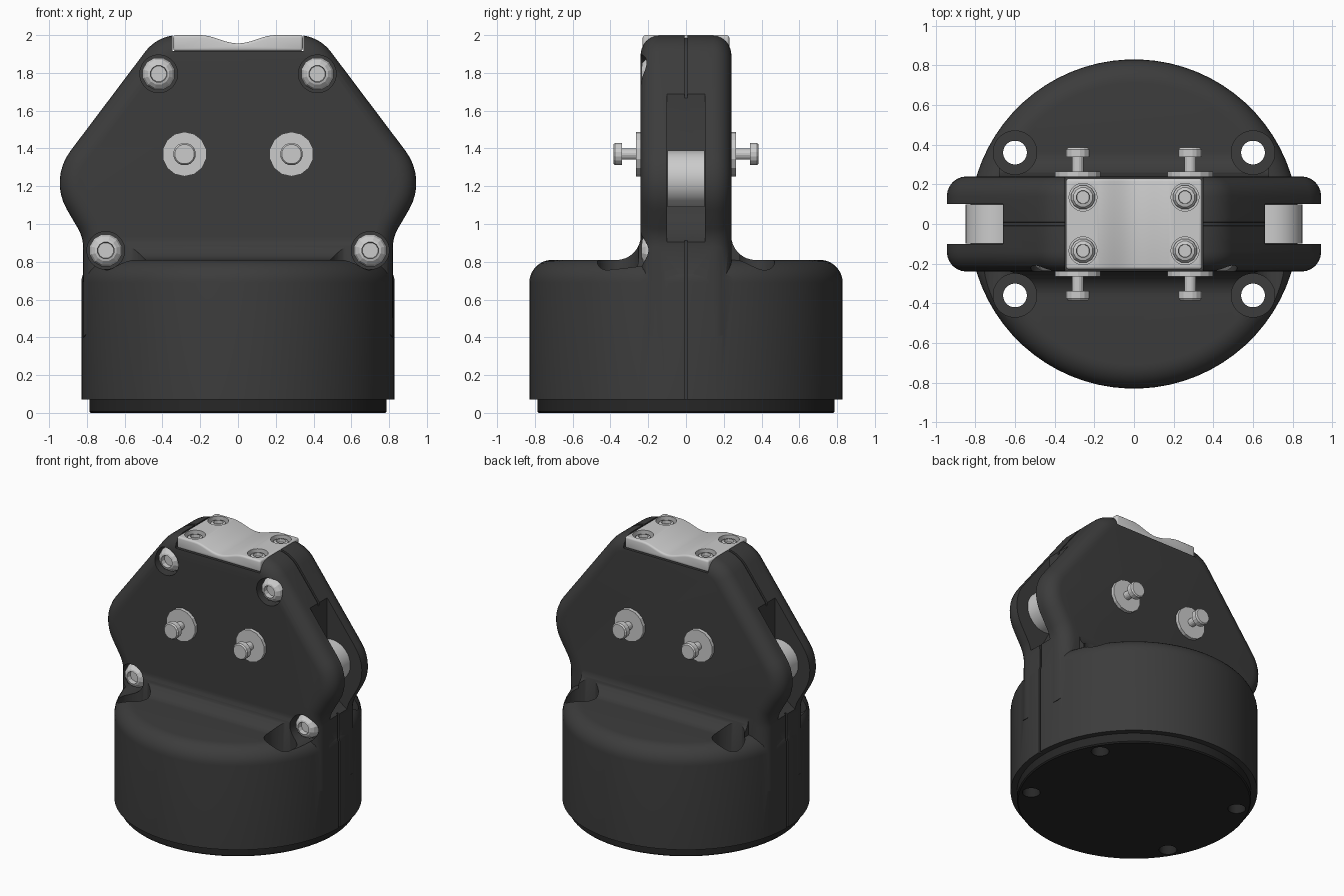
import bpy, bmesh
from math import sin, cos, pi, tan
from mathutils import Vector

if "Cube" in bpy.data.objects:
    bpy.data.objects.remove(bpy.data.objects["Cube"])


def material(name, v):
    m = bpy.data.materials.new(name)
    m.diffuse_color = (v, v, v, 1)
    m.use_nodes = True
    m.node_tree.nodes["Principled BSDF"].inputs["Base Color"].default_value = m.diffuse_color
    return m


DARK = material("dark_plastic", 0.045)
BLACK = material("black_rubber", 0.02)


def finish(bm, name, mat=None):
    bmesh.ops.recalc_face_normals(bm, faces=bm.faces)
    me = bpy.data.meshes.new(name)
    bm.to_mesh(me)
    bm.free()
    ob = bpy.data.objects.new(name, me)
    bpy.context.collection.objects.link(ob)
    if mat:
        me.materials.append(mat)
    return ob


def skin(name, rings, mat=None):
    """Join closed rings of points into a capped solid."""
    bm = bmesh.new()
    rs = [[bm.verts.new(p) for p in r] for r in rings]
    n = len(rs[0])
    for a, b in zip(rs, rs[1:]):
        for i in range(n):
            j = (i + 1) % n
            bm.faces.new((a[i], a[j], b[j], b[i]))
    bm.faces.new(rs[0])
    bm.faces.new(rs[-1])
    return finish(bm, name, mat)


def lathe(name, prof, loc=(0, 0, 0), axis=(0, 0, 1), seg=32, mat=None):
    """Turn (radius, height) pairs around an axis."""
    q = Vector(axis).to_track_quat('Z', 'Y')
    ang = [2 * pi * (i + 0.5) / seg for i in range(seg)]
    return skin(name, [[q @ Vector((r * cos(a), r * sin(a), h)) + Vector(loc)
                        for a in ang] for r, h in prof], mat)


def prism_y(name, pts, y0, y1, mat=None):
    return skin(name, [[(x, y, z) for x, z in pts] for y in (y0, y1)], mat)


def box(name, x0, x1, y0, y1, z0, z1):
    return prism_y(name, [(x0, z0), (x1, z0), (x1, z1), (x0, z1)], y0, y1)


def apply(ob, mod):
    bpy.context.view_layer.objects.active = ob
    bpy.ops.object.modifier_apply(modifier=mod.name)


def boolean(ob, other, op='DIFFERENCE'):
    m = ob.modifiers.new("bool", 'BOOLEAN')
    m.operation, m.solver, m.object = op, 'EXACT', other
    apply(ob, m)
    bpy.data.objects.remove(other)


def fillet(corners, n=8):
    """Round polygon corners given as (x, z, radius)."""
    out = []
    for i, (x, z, r) in enumerate(corners):
        p = Vector((x, z))
        if r == 0:
            out.append(p)
            continue
        a = (Vector(corners[i - 1][:2]) - p).normalized()
        b = (Vector(corners[(i + 1) % len(corners)][:2]) - p).normalized()
        half = a.angle(b) / 2
        c = p + (a + b).normalized() * r / sin(half)
        s, e = p + a * r / tan(half) - c, p + b * r / tan(half) - c
        w = s.angle(e)
        for k in range(n + 1):
            t = k / n
            out.append(c + (s * sin((1 - t) * w) + e * sin(t * w)) / sin(w))
    return out


def inset(pts, d):
    out = []
    for i, p in enumerate(pts):
        t = ((p - pts[i - 1]).normalized()
             + (pts[(i + 1) % len(pts)] - p).normalized()).normalized()
        out.append(p + Vector((t.y, -t.x)) * d)
    return out


# round base with soft top edge
arc = [(0.71 + 0.12 * cos(k * pi / 16), 0.69 + 0.12 * sin(k * pi / 16)) for k in range(9)]
body = lathe("body_shell", [(0.83, 0.07)] + arc, seg=72, mat=DARK)

# upright plate with rounded rim and centre seam
half = [(0.425, 2.0, 0.22), (1.0, 1.237, 0.28), (0.82, 0.93, 0.2), (0.82, 0.4, 0)]
outline = fillet(half + [(-x, z, r) for x, z, r in reversed(half)])
R = 0.1
rim = [(-0.14 - R * cos(k * pi / 12), R - R * sin(k * pi / 12)) for k in range(7)]
rim += [(-0.009, 0), (-0.008, 0.012)]
rim += [(-y, d) for y, d in reversed(rim)]
# outline runs clockwise, so the inset normal is flipped to point inward
rings = [[(p.x, y, p.y) for p in inset(outline, -d)] for y, d in rim]
if max(p[0] for p in rings[0]) > 0.94:
    rings = [[(p.x, y, p.y) for p in inset(outline, d)] for y, d in rim]
boolean(body, skin("plate", rings, DARK), 'UNION')

# fillets between plate and base
for s in (-1, 1):
    yz = [(0.2, 0.6), (0.2, 0.94)]
    yz += [(0.37 - 0.131 * cos(k * pi / 16), 0.94 - 0.131 * sin(k * pi / 16)) for k in range(9)]
    yz += [(0.37, 0.6)]
    boolean(body, skin("cove", [[(x, s * y, z) for y, z in yz] for x in (-0.68, 0.68)], DARK), 'UNION')

# foot disc
foot = lathe("foot_disc", [(0.78, 0), (0.788, 0.008), (0.788, 0.075)], seg=72, mat=BLACK)

# seat for the top cap
boolean(body, box("cut", -0.347, 0.347, -0.5, 0.5, 1.915, 2.2))
for s in (-1, 1):
    # roller slot and base seam
    slot = [(0.66, 1.9), (1.1, 1.9), (1.1, 0.88), (0.86, 0.88), (0.73, 0.97), (0.66, 1.1)]
    boolean(body, prism_y("cut", [(s * x, z) for x, z in slot], -0.1, 0.1))
    boolean(body, box("cut", s * 0.808, s * 0.9, -0.008, 0.008, 0.05, 0.9))
    # mounting holes with deep counterbores
    for t in (-1, 1):
        at = (s * 0.6, t * 0.36, 0)
        boolean(body, lathe("cut", [(0.06, -0.1), (0.06, 0.55), (0.11, 0.55), (0.11, 1.15)], at))
        boolean(foot, lathe("cut", [(0.06, -0.1), (0.06, 0.2)], at))
    # front bolt counterbores
    for x, z in ((0.42, 1.795), (0.7, 0.86)):
        boolean(body, lathe("cut", [(0.1, 0.15), (0.1, 1.0)], (s * x, 0, z), (0, -1, 0)))

# top cap with shallow dip and screw recesses
dip = [(0.2 * k / 8, 1.978 - 0.022 * cos(pi * k / 8)) for k in range(-8, 9)]
cap_pts = [(-0.343, 1.915)] + [(-0.343, 2.0)] + dip + [(0.343, 2.0), (0.343, 1.915)]
cap = prism_y("top_cap", cap_pts, -0.229, 0.229)
bev = cap.modifiers.new("bevel", 'BEVEL')
bev.width, bev.segments, bev.limit_method, bev.angle_limit = 0.014, 3, 'ANGLE', 0.9
apply(cap, bev)
smooth = [body, foot, cap]

for s in (-1, 1):
    # guide rollers
    smooth.append(lathe("roller", [(0.15, -0.099), (0.15, 0.099)], (s * 0.7, 0, 1.24), (0, 1, 0), 40))
    # domed front bolts with sockets
    for x, z in ((0.42, 1.795), (0.7, 0.86)):
        lathe("front_bolt", [(0.088, 0.14), (0.088, 0.19), (0.077, 0.215), (0.058, 0.232),
                             (0.045, 0.236), (0.042, 0.2)], (s * x, 0, z), (0, -1, 0), 12)
    for t in (-1, 1):
        # side washers and studs
        at, out = (s * 0.283, 0, 1.37), (0, t, 0)
        lathe("washer", [(0.118, 0.23), (0.118, 0.265)], at, out, 14)
        lathe("stud", [(0.03, 0.2), (0.03, 0.338), (0.06, 0.338), (0.06, 0.375), (0.052, 0.385)],
              at, out, 16)
        # cap screws
        at = (s * 0.257, t * 0.135, 0)
        boolean(cap, lathe("cut", [(0.07, 1.945), (0.07, 2.1)], at))
        lathe("cap_screw", [(0.062, 1.93), (0.062, 1.965), (0.05, 1.983), (0.034, 1.988),
                            (0.032, 1.965)], at, seg=12)

# smooth shading on the rounded parts
for ob in bpy.data.objects:
    ob.select_set(ob in smooth)
bpy.context.view_layer.objects.active = body
bpy.ops.object.shade_smooth_by_angle(angle=0.55)
